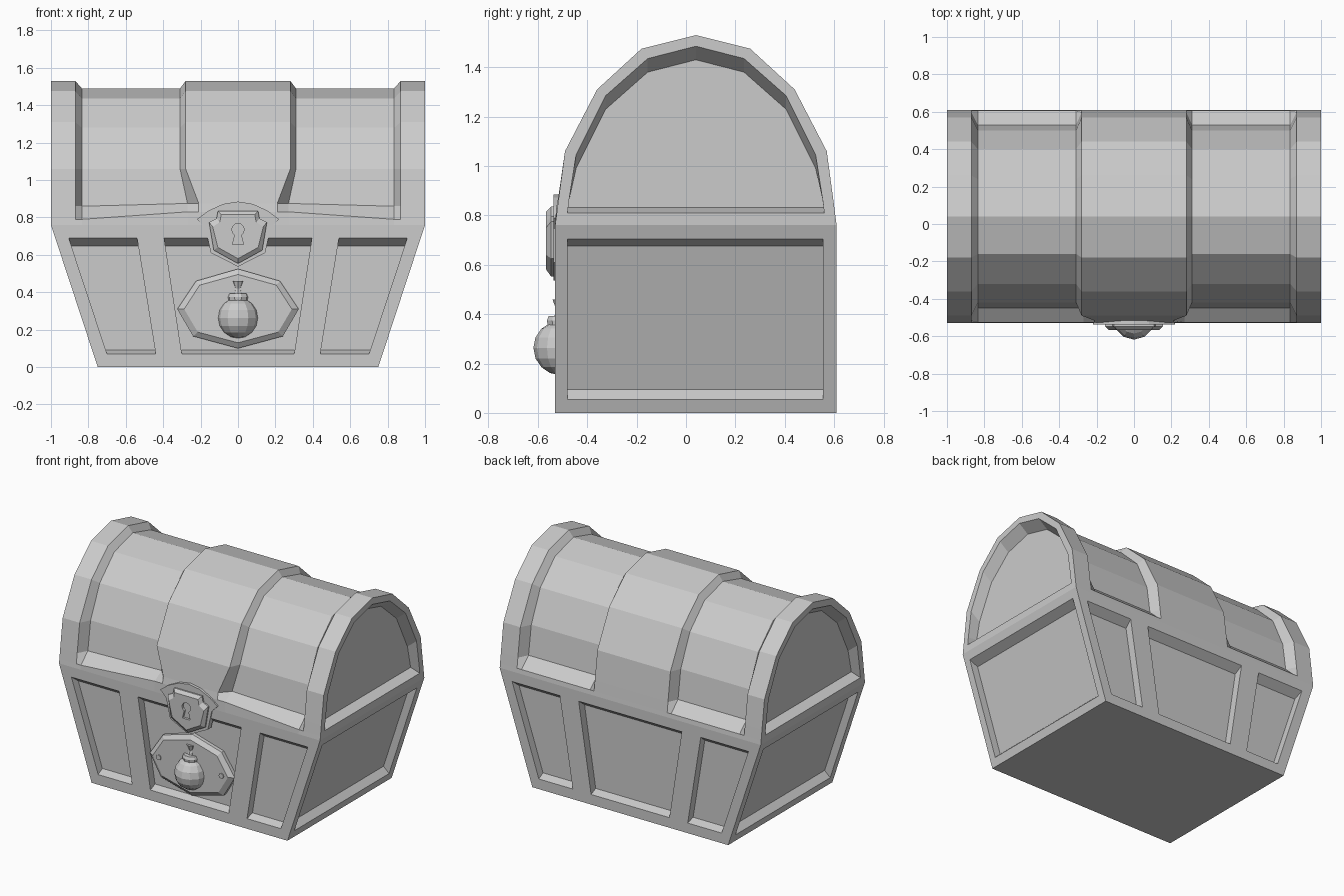
import bpy, bmesh
from math import sin, cos, pi

if "Cube" in bpy.data.objects:
    bpy.data.objects.remove(bpy.data.objects["Cube"])


def loft(name, loops):
    """Solid skinned through loops of equal point count, capped at both ends."""
    bm = bmesh.new()
    rings = [[bm.verts.new(p) for p in loop] for loop in loops]
    n = len(rings[0])
    for a, b in zip(rings, rings[1:]):
        for i in range(n):
            j = (i + 1) % n
            bm.faces.new((a[i], a[j], b[j], b[i]))
    bm.faces.new(rings[0])
    bm.faces.new(rings[-1])
    bmesh.ops.recalc_face_normals(bm, faces=bm.faces)
    mesh = bpy.data.meshes.new(name)
    bm.to_mesh(mesh)
    bm.free()
    ob = bpy.data.objects.new(name, mesh)
    bpy.context.collection.objects.link(ob)
    return ob


def carve(target, cutter):
    cutter.hide_render = True
    mod = target.modifiers.new("carve", 'BOOLEAN')
    mod.operation = 'DIFFERENCE'
    mod.solver = 'EXACT'
    mod.object = cutter
    bpy.context.view_layer.objects.active = target
    bpy.ops.object.modifier_apply(modifier=mod.name)
    bpy.data.objects.remove(cutter)


def recess(target, opening, floor):
    # extend the opening outwards so that the cut passes through the surface
    outer = [tuple(o + (o - f) * 0.3 for o, f in zip(p, q)) for p, q in zip(opening, floor)]
    carve(target, loft("recess_cutter", [outer, floor]))


def mirror_x(half):
    """Close an outline listed from top centre to bottom centre on +x."""
    return half + [(-x, z) for x, z in reversed(half) if x > 0]


def plate(name, layers):
    """Front-facing plate from (y, outline) layers."""
    return loft(name, [[(x, y, z) for x, z in pts] for y, pts in layers])


FRONT, BACK, SEAM, MID, DEPTH = -0.53, 0.61, 0.76, 0.04, 0.055


# Flared base box
def box_ring(w, z):
    return [(-w, FRONT, z), (w, FRONT, z), (w, BACK, z), (-w, BACK, z)]


base = loft("chest_base", [box_ring(0.75, 0), box_ring(1.0, SEAM)])

# Sunken panels on front and back: x at bottom and top of each side
panels = [(-0.30, -0.395, 0.30, 0.395), (0.44, 0.54, 0.70, 0.905), (-0.70, -0.905, -0.44, -0.54)]
for y, inward in ((FRONT, 1), (BACK, -1)):
    for lb, lt, rb, rt in panels:
        def outline(z0, z1, yy):
            f = lambda b, t, z: b + (t - b) * (z - 0.07) / 0.62
            return [(f(lb, lt, z0), yy, z0), (f(rb, rt, z0), yy, z0),
                    (f(rb, rt, z1), yy, z1), (f(lb, lt, z1), yy, z1)]
        recess(base, outline(0.07, 0.69, y), outline(0.09, 0.647, y + inward * DEPTH))

# Sunken panels on the sloping ends
for s in (-1, 1):
    def end_outline(z0, z1, d):
        x = lambda z: s * (0.75 + 0.25 * z / SEAM - d)
        return [(x(z0), -0.48, z0), (x(z0), 0.555, z0), (x(z1), 0.555, z1), (x(z1), -0.48, z1)]
    recess(base, end_outline(0.055, 0.705, 0), end_outline(0.095, 0.675, DEPTH))

# Lid: half profiles (y, z) from front seam to crown, swept along x
rib = [(-0.53, SEAM), (-0.526, 0.79), (-0.517, 0.86), (-0.49, 1.06), (-0.36, 1.31), (-0.18, 1.475), (MID, 1.53)]
sunk = [(-0.53, SEAM), (-0.526, 0.79), (-0.45, 0.86), (-0.42, 1.06), (-0.32, 1.28), (-0.16, 1.435), (MID, 1.49)]
rim = [(-0.48, 0.81), (-0.478, 0.825), (-0.474, 0.86), (-0.445, 1.045), (-0.325, 1.285), (-0.155, 1.435), (MID, 1.485)]
end = [(-0.48, 0.832), (-0.478, 0.84), (-0.472, 0.87), (-0.445, 0.99), (-0.325, 1.23), (-0.155, 1.38), (MID, 1.43)]


def lid_ring(x, half, low_x=None):
    pts = [(x, y, z) for y, z in half + [(2 * MID - y, z) for y, z in reversed(half[:-1])]]
    if low_x is not None:  # centre band narrows and lifts low on the front
        for i, dz in enumerate((0, 0.04, 0.015)):
            pts[i] = (low_x, pts[i][1], pts[i][2] + dz)
    return pts


sections = [(0.93, end, None), (1.0, rim, None), (1.0, rib, None), (0.87, rib, None),
            (0.835, sunk, None), (0.31, sunk, 0.27), (0.28, rib, 0.21)]
right = [lid_ring(*s) for s in sections]
left = [[(-x, y, z) for x, y, z in ring] for ring in reversed(right)]
loft("lid", right + left)

# Lock backing tongue with an arched top
tongue = mirror_x([(0, 0.885), (0.08, 0.872), (0.16, 0.835), (0.22, 0.79), (0.175, 0.745), (0.145, 0.61), (0, 0.537)])
plate("lock_tongue", [(-0.50, tongue), (-0.537, tongue)])

# Shield lock with bevelled edge and keyhole
shield = mirror_x([(0, 0.835), (0.107, 0.835), (0.115, 0.795), (0.155, 0.775), (0.13, 0.625), (0, 0.553)])
face = mirror_x([(0, 0.815), (0.09, 0.815), (0.097, 0.775), (0.135, 0.75), (0.108, 0.64), (0, 0.58)])
lock = plate("lock", [(-0.51, shield), (-0.547, shield), (-0.566, face)])
hole = [(0.033 * cos(a), 0.735 + 0.033 * sin(a)) for a in [pi * (-1 / 3 + k / 6) for k in range(11)]]
hole += [(-0.03, 0.655), (0.03, 0.655)]
carve(lock, plate("keyhole_cutter", [(-0.6, hole), (-0.55, hole)]))

# Octagonal emblem plate
octagon = mirror_x([(0, 0.525), (0.225, 0.46), (0.325, 0.31), (0.24, 0.165), (0, 0.10)])
octagon_face = mirror_x([(0, 0.495), (0.205, 0.438), (0.288, 0.31), (0.215, 0.187), (0, 0.13)])
plate("emblem_plate", [(-0.46, octagon), (-0.50, octagon), (-0.522, octagon_face)])
for s in (-1, 1):
    bolt = [(s * 0.24 + 0.018 * cos(k * pi / 4), 0.31 + 0.018 * sin(k * pi / 4)) for k in range(8)]
    plate("emblem_bolt", [(-0.50, bolt), (-0.529, bolt)])

# Round bomb emblem: body, cap and fuse
bpy.ops.mesh.primitive_uv_sphere_add(segments=12, ring_count=8, radius=0.11, location=(0, -0.508, 0.263))
bpy.context.object.name = "bomb_body"


def turned(name, profile, n=10):
    loft(name, [[(r * cos(2 * pi * k / n), -0.508 + r * sin(2 * pi * k / n), z) for k in range(n)]
                for r, z in profile])


turned("bomb_cap", [(0.055, 0.355), (0.058, 0.375), (0.05, 0.393)])
turned("bomb_fuse", [(0.026, 0.385), (0.018, 0.42), (0.033, 0.46)], 8)
